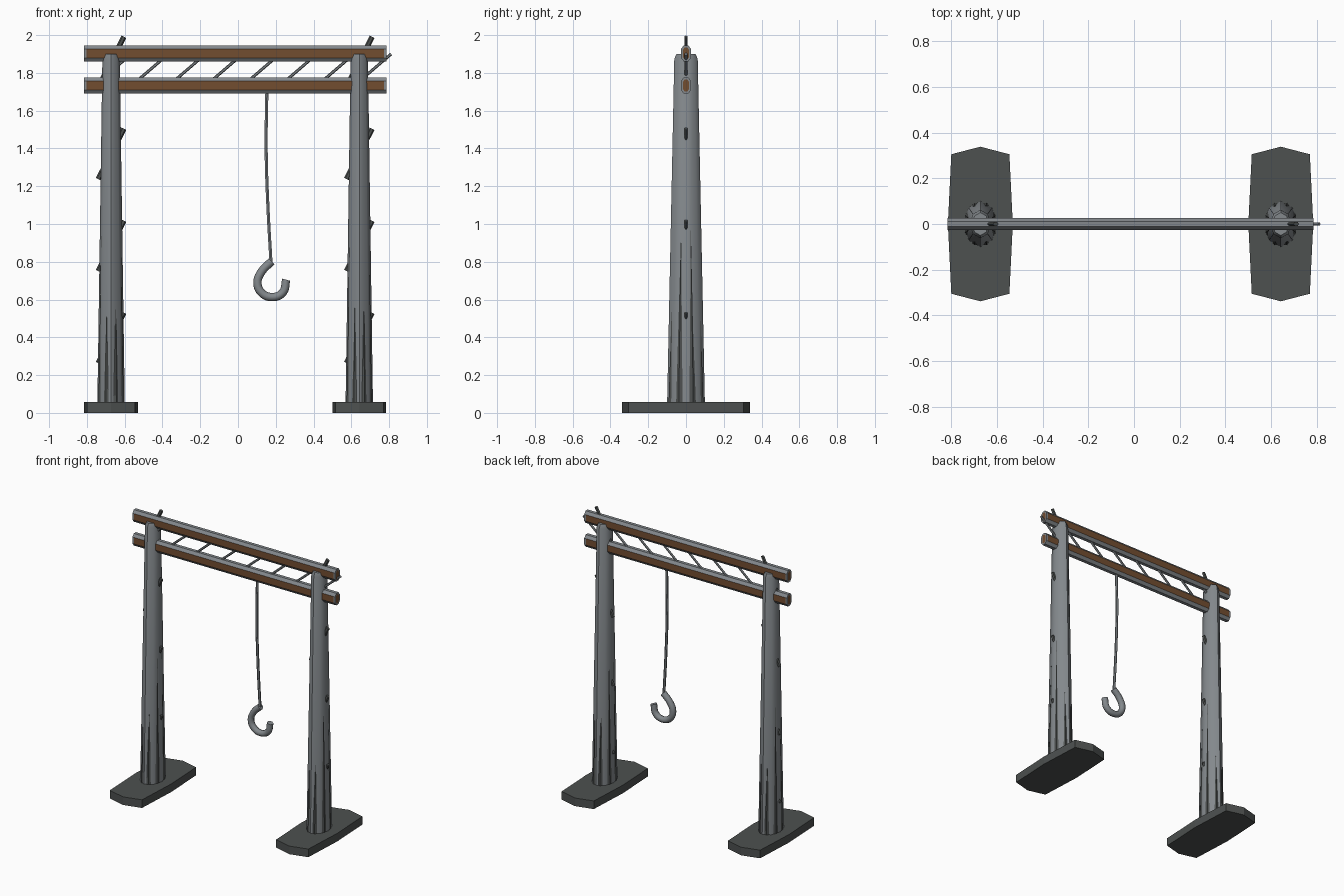
import bpy, bmesh, math
from mathutils import Vector

if "Cube" in bpy.data.objects:
    bpy.data.objects.remove(bpy.data.objects["Cube"])


def material(name, rgb):
    m = bpy.data.materials.new(name)
    m.use_nodes = True
    m.diffuse_color = (*rgb, 1)
    m.node_tree.nodes["Principled BSDF"].inputs["Base Color"].default_value = (*rgb, 1)
    return m


steel = material("steel grey", (0.23, 0.25, 0.265))
dark = material("dark grey", (0.075, 0.082, 0.08))
rust = material("rust brown", (0.17, 0.075, 0.03))


def finish(name, bm, mats, smooth=None):
    bmesh.ops.recalc_face_normals(bm, faces=bm.faces)
    mesh = bpy.data.meshes.new(name)
    bm.to_mesh(mesh)
    bm.free()
    for m in mats:
        mesh.materials.append(m)
    ob = bpy.data.objects.new(name, mesh)
    bpy.context.collection.objects.link(ob)
    if smooth:
        bpy.ops.object.select_all(action='DESELECT')
        ob.select_set(True)
        bpy.context.view_layer.objects.active = ob
        bpy.ops.object.shade_smooth_by_angle(angle=math.radians(smooth))
    return ob


def loft(name, rings, mats, smooth=None):
    """Skin a list of equal-length rings and cap both ends."""
    bm = bmesh.new()
    loops = [[bm.verts.new(p) for p in ring] for ring in rings]
    n = len(loops[0])
    for a, b in zip(loops, loops[1:]):
        for i in range(n):
            j = (i + 1) % n
            bm.faces.new((a[i], a[j], b[j], b[i]))
    bm.faces.new(loops[0])
    bm.faces.new(loops[-1])
    return finish(name, bm, mats, smooth)


def oval(cx, rx, ry, z, turn=0.0, n=8):
    return [(cx + rx * math.cos(turn + math.tau * i / n),
             ry * math.sin(turn + math.tau * i / n), z) for i in range(n)]


def rod(name, a, b, width, depth, mat):
    """Six-sided bar between two points of the xz plane."""
    a, b = Vector((a[0], 0, a[1])), Vector((b[0], 0, b[1]))
    d = (b - a).normalized()
    side = Vector((d.z, 0, -d.x))
    angles = [math.tau * i / 6 for i in range(6)]
    ring = [side * width * math.cos(t) + Vector((0, depth * math.sin(t), 0)) for t in angles]
    return loft(name, [[p + q for q in ring] for p in (a, b)], [mat])


def tube(name, points, radius, mat, resolution=2):
    curve = bpy.data.curves.new(name, 'CURVE')
    curve.dimensions = '3D'
    curve.bevel_depth = radius
    curve.bevel_resolution = resolution
    curve.use_fill_caps = True
    spline = curve.splines.new('BEZIER')
    spline.resolution_u = 5
    spline.bezier_points.add(len(points) - 1)
    for p, (x, z) in zip(spline.bezier_points, points):
        p.co = (x, 0, z)
        p.handle_left_type = p.handle_right_type = 'AUTO'
    temp = bpy.data.objects.new(name + "_path", curve)
    bpy.context.collection.objects.link(temp)
    bpy.context.view_layer.update()
    bm = bmesh.new()
    bm.from_mesh(temp.to_mesh())
    temp.to_mesh_clear()
    bpy.data.objects.remove(temp)
    for f in bm.faces:
        f.material_index = 0
    return finish(name, bm, [mat], 50)


# Posts with foot plates, dark inner cores and slanted climbing pegs
for side, cx in (("right", -0.672), ("left", 0.642)):
    half = [(0.127, -0.305), (0.142, 0), (0.127, 0.305), (0, 0.338)]
    outline = half + [(-x, -y) for x, y in half]
    loft(side + "_foot_plate",
         [[(cx + x, y, z) for x, y in outline] for z in (0, 0.058)], [dark])
    loft(side + "_post",
         [oval(cx, 0.0725, 0.1, 0.05), oval(cx, 0.046, 0.062, 1.875),
          oval(cx, 0.036, 0.05, 1.9)], [steel], 50)
    loft(side + "_post_core",
         [oval(cx, 0.0725, 0.1, 0.05, math.pi / 8),
          oval(cx, 0.039, 0.035, 1.88, math.pi / 8)], [dark])
    for i in range(4):
        z = 0.397 + 0.487 * i
        rod(f"{side}_peg_{i + 1}", (cx - 0.068, z - 0.133), (cx + 0.068, z + 0.133),
            0.014, 0.009, dark)

# Twin beams with rust-brown side bands and end insets
for name, cz in (("upper_beam", 1.903), ("lower_beam", 1.733)):
    arc = [(-0.027, -0.023), (-0.012, -0.043), (0.012, -0.043), (0.027, -0.023)]
    section = arc + [(-y, -z) for y, z in arc]
    beam = loft(name, [[(x, y, cz + z) for y, z in section] for x in (-0.815, 0.785)],
                [steel, rust])
    bm = bmesh.new()
    bm.from_mesh(beam.data)
    bands = [f for f in bm.faces if abs(f.normal.y) > 0.95]
    ends = [f for f in bm.faces if abs(f.normal.x) > 0.95]
    bmesh.ops.inset_individual(bm, faces=ends, thickness=0.012)
    for f in ends:
        f.material_index = 1
    for f in bands:
        f.material_index = 1
    for x in (-0.803, 0.773):
        bmesh.ops.bisect_plane(bm, geom=bm.verts[:] + bm.edges[:] + bm.faces[:],
                               plane_co=(x, 0, 0), plane_no=(1, 0, 0))
    for f in bm.faces:
        x = f.calc_center_median().x
        if abs(f.normal.y) > 0.95 and not -0.803 < x < 0.773:
            f.material_index = 0
    bm.to_mesh(beam.data)
    bm.free()

# Slanted lattice bars between the beams
for i in range(8):
    x = -0.657 + 0.1965 * i
    rod(f"lattice_bar_{i + 1}", (x - 0.092, 1.742), (x + 0.092, 1.9), 0.008, 0.008, steel)

# Hanging rope and hook
tube("rope", [(0.153, 1.72), (0.149, 1.4), (0.158, 1.1), (0.175, 0.79)], 0.0095, steel, 1)
tube("hook", [(0.178, 0.802), (0.125, 0.748), (0.103, 0.69), (0.124, 0.637), (0.18, 0.613),
              (0.237, 0.637), (0.255, 0.705)], 0.022, steel)
